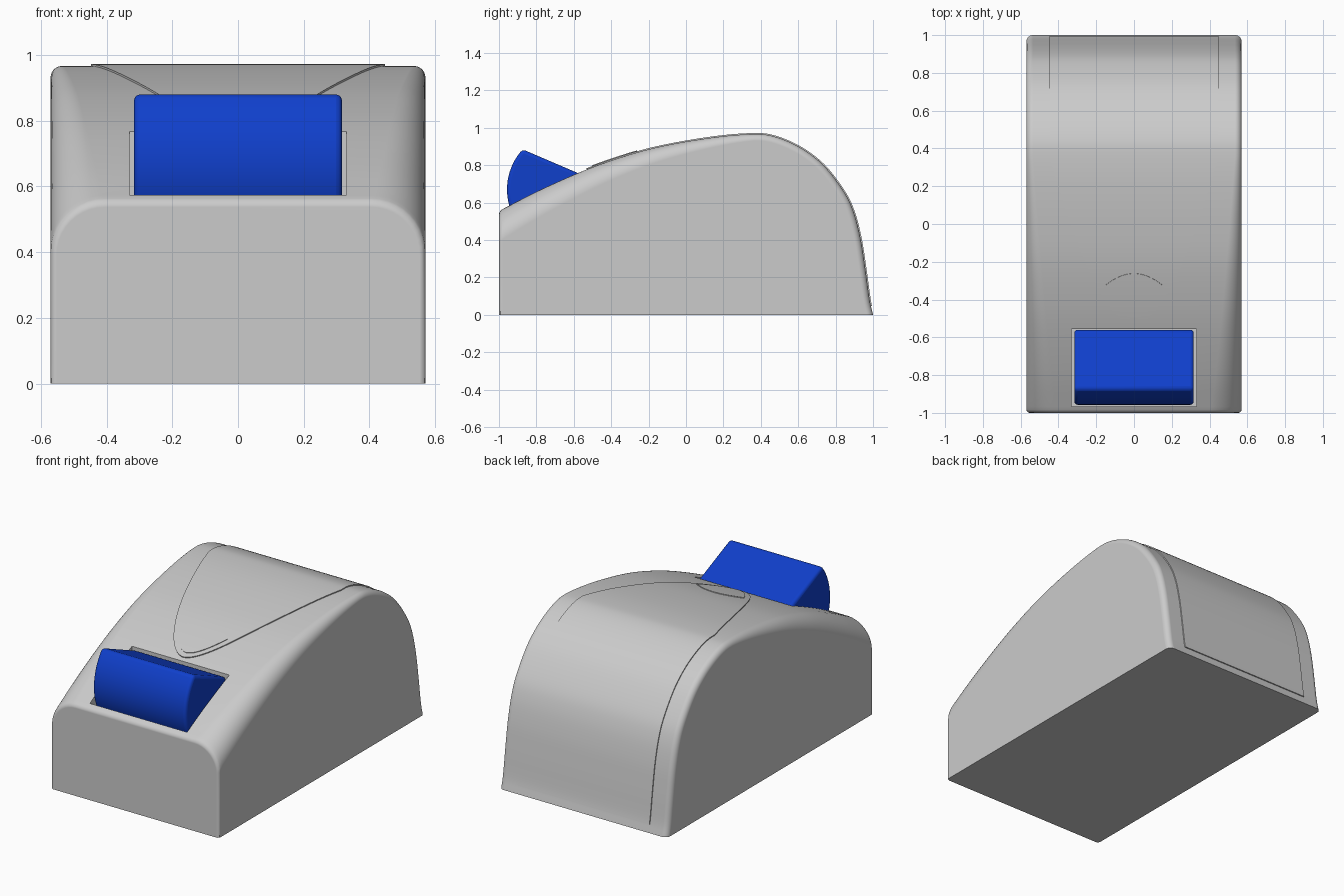
import bpy, bmesh, math
from mathutils import Vector

if "Cube" in bpy.data.objects:
    bpy.data.objects.remove(bpy.data.objects["Cube"])

W = 0.57  # half width of the body
KEYS = [(-1, .555), (-.8, .658), (-.58, .757), (-.4, .825), (-.2, .885), (0, .926), (.2, .955),
        (.36, .966), (.45, .959), (.55, .925), (.65, .87), (.75, .785), (.85, .65), (.9, .54),
        (.935, .40), (.96, .24), (.982, .08), (1.0, 0)]


def spline(keys, n=6):
    """Smooth curve through the side profile points."""
    k = [Vector(p) for p in keys]
    k = [2 * k[0] - k[1]] + k + [2 * k[-1] - k[-2]]
    out = []
    for a, b, c, d in zip(k, k[1:], k[2:], k[3:]):
        for i in range(n):
            t = i / n
            out.append(.5 * (2 * b + (c - a) * t + (2 * a - 5 * b + 4 * c - d) * t * t
                             + (3 * b - a - 3 * c + d) * t ** 3))
    return out + [k[-2]]


PROFILE = spline(KEYS)


def height(y):
    for a, b in zip(PROFILE, PROFILE[1:]):
        if a.x <= y <= b.x:
            return a.y + (b.y - a.y) * (y - a.x) / (b.x - a.x)


def normals(pts):
    """Outward normals along a side profile."""
    res = []
    for i in range(len(pts)):
        t = (pts[min(i + 1, len(pts) - 1)] - pts[max(i - 1, 0)]).normalized()
        res.append(Vector((-t.y, t.x)))
    return res


def make(name, bm, angle=30):
    bmesh.ops.recalc_face_normals(bm, faces=bm.faces)
    me = bpy.data.meshes.new(name)
    bm.to_mesh(me)
    bm.free()
    ob = bpy.data.objects.new(name, me)
    bpy.context.collection.objects.link(ob)
    bpy.ops.object.select_all(action='DESELECT')
    ob.select_set(True)
    bpy.context.view_layer.objects.active = ob
    bpy.ops.object.shade_smooth_by_angle(angle=math.radians(angle))
    return ob


def prism(bm, pts, half):
    """Side outline (y, z) extruded across x."""
    rings = [[bm.verts.new((s * half, y, z)) for y, z in pts] for s in (-1, 1)]
    for r in rings:
        bm.faces.new(r)
    for i in range(len(pts)):
        j = (i + 1) % len(pts)
        bm.faces.new((rings[0][i], rings[0][j], rings[1][j], rings[1][i]))


def strip(name, pts, width, lift, sink=.01):
    """Thin raised plate following the body surface."""
    bm = bmesh.new()
    rows = []
    for p, n in zip(pts, normals(pts)):
        w = max(width(p.x), .004)
        hi, lo = p + n * lift, p - n * sink
        rows.append([bm.verts.new((x, q.x, q.y)) for x, q in ((-w, lo), (-w, hi), (w, hi), (w, lo))])
    for a, b in zip(rows, rows[1:]):
        for i in range(4):
            j = (i + 1) % 4
            bm.faces.new((a[i], a[j], b[j], b[i]))
    bm.faces.new(rows[0])
    bm.faces.new(rows[-1])
    return make(name, bm)


# Body: loft along the side profile, edge rounding shrinks toward the back
bm = bmesh.new()
rows, N = [], 10
for p, n in zip(PROFILE, normals(PROFILE)):
    k = min(1, max(0, (p.x + 1) / 1.36))
    r = .165 + (.035 - .165) * k ** .8
    d = Vector((0, -1)).lerp(-n, min(1, (p.x + 1) / .8)).normalized()
    if p.y < .1:
        d = Vector((-1, 0))
    half = []
    for i in range(N + 1):
        a = math.pi / 2 * i / N
        q = p + d * r * (1 - math.cos(a))
        half.append((W - r + r * math.sin(a), q.x, q.y))
    rows.append([bm.verts.new((-x, y, z)) for x, y, z in reversed(half)]
                + [bm.verts.new(v) for v in half])
for a, b in zip(rows, rows[1:]):
    for i in range(len(a) - 1):
        bm.faces.new((a[i], a[i + 1], b[i + 1], b[i]))
fl, fr = (bm.verts.new((s * W, -1, 0)) for s in (-1, 1))
bm.faces.new([fl] + [r[0] for r in rows])
bm.faces.new([fr] + [r[-1] for r in rows])
front = bm.faces.new([fl] + rows[0] + [fr])
bm.faces.new([fl] + rows[-1] + [fr])
edges = [e for e in front.edges if max(v.co.z for v in e.verts) > .01]
bmesh.ops.recalc_face_normals(bm, faces=bm.faces)
bmesh.ops.bevel(bm, geom=edges, offset=.018, segments=3, profile=.5, affect='EDGES')
body = make("body", bm)

# Button pocket cut into the sloping top
bm = bmesh.new()
prism(bm, [(-.965, .48), (-.555, .48), (-.555, 1.1), (-.965, 1.1)], .33)
cutter = make("pocket_cutter", bm)
cutter.hide_render = True
bpy.context.view_layer.objects.active = body
mod = body.modifiers.new("pocket", 'BOOLEAN')
mod.object, mod.operation, mod.solver = cutter, 'DIFFERENCE', 'EXACT'
bpy.ops.object.modifier_apply(modifier=mod.name)
bpy.data.objects.remove(cutter)
bpy.ops.object.select_all(action='DESELECT')
body.select_set(True)
bpy.ops.object.shade_smooth_by_angle(angle=math.radians(30))
wn = body.modifiers.new("normals", 'WEIGHTED_NORMAL')
wn.keep_sharp = True

# Cover panel: pointed at the front, straight sided down the back
ys = [-.53 + .89 * (i / 40) ** 2 for i in range(41)]
pts = [Vector((y, height(y))) for y in ys] + [p for p in PROFILE if p.x > .37 and p.y > .045]
strip("cover_panel", pts, lambda y: .447 * min(1, max(0, (y + .53) / .89)) ** .55, .006)


# Small shield-shaped badge plate near the panel tip
def badge_width(y):
    if y < -.33:
        return .16 * max(0, (y + .5) / .17) ** .55
    return .16 * math.sqrt(max(0, 1 - (y + .33) / .07))


ys = [-.5 + .17 * (i / 16) ** 2 for i in range(17)] + [-.26 - .07 * (1 - i / 12) ** 2 for i in range(1, 13)]
strip("badge_plate", [Vector((y, height(y))) for y in ys], badge_width, .010)

# Blue push button: curved front, flat sloping top
bm = bmesh.new()
arc = [math.radians(137.4 + 67.6 * i / 16) for i in range(17)]
pts = [(-.64 + .317 * math.cos(a), .67 + .317 * math.sin(a)) for a in arc]
prism(bm, pts + [(-.90, .49), (-.56, .49), (-.56, .75)], .316)
button = make("push_button", bm)
bv = button.modifiers.new("round", 'BEVEL')
bv.width, bv.segments, bv.limit_method, bv.angle_limit = .018, 3, 'ANGLE', math.radians(40)
blue = bpy.data.materials.new("blue")
blue.diffuse_color = (.005, .05, .6, 1)
blue.use_nodes = True
blue.node_tree.nodes["Principled BSDF"].inputs["Base Color"].default_value = blue.diffuse_color
button.data.materials.append(blue)
